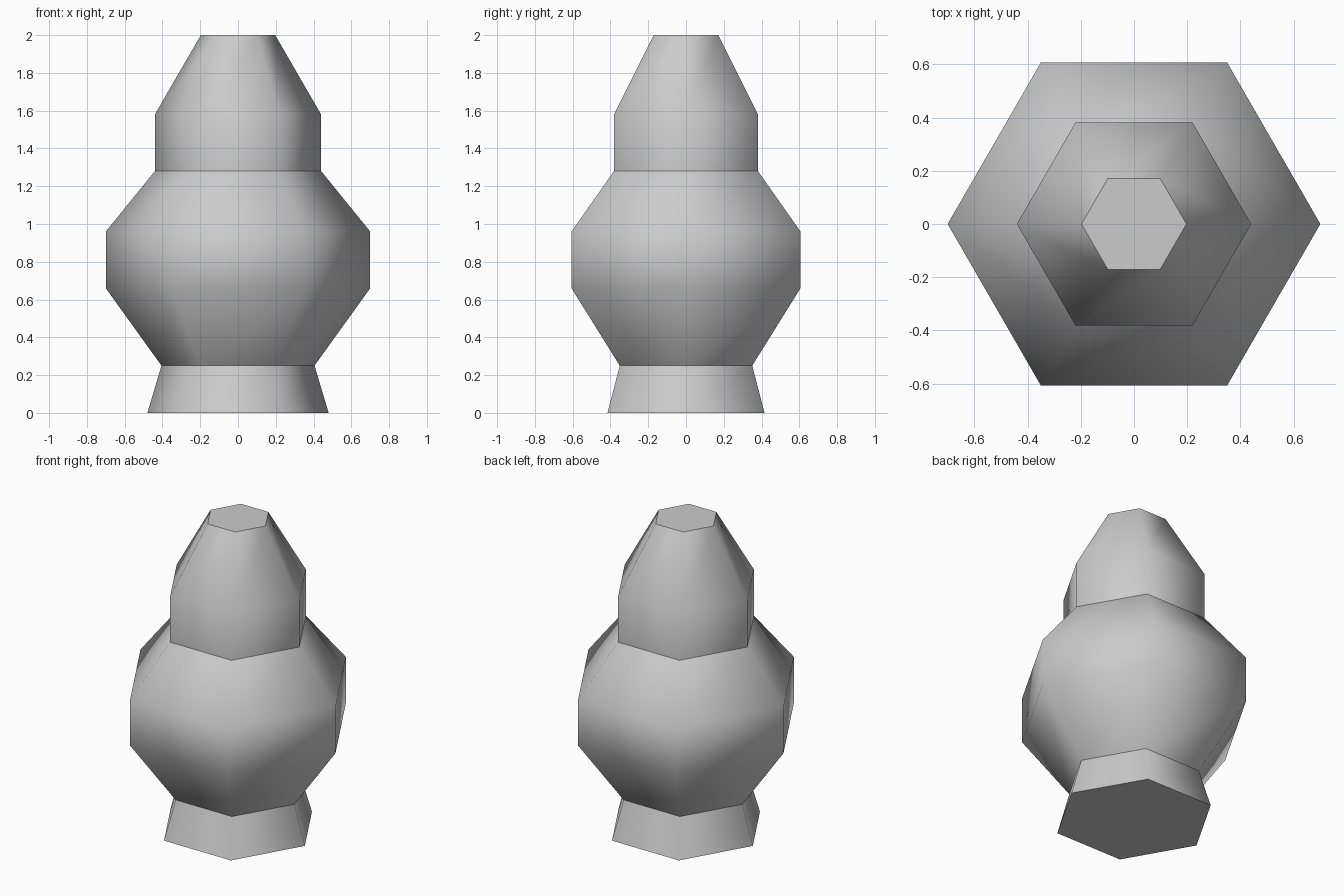
import bpy
import bmesh
from math import cos, sin, tau

SIDES = 6

cube = bpy.data.objects.get("Cube")
if cube:
    bpy.data.objects.remove(cube, do_unlink=True)

grey = bpy.data.materials.new("light grey")
grey.use_nodes = True
colour = (0.6, 0.6, 0.6, 1)
grey.diffuse_color = colour
grey.node_tree.nodes["Principled BSDF"].inputs["Base Color"].default_value = colour


def turned_part(name, profile, cap_bottom=False, cap_top=False):
    """Six-sided smooth shell from (radius, height) pairs, with optional flat caps."""
    bm = bmesh.new()
    rings = [[bm.verts.new((r * cos(tau * i / SIDES), r * sin(tau * i / SIDES), z))
              for i in range(SIDES)] for r, z in profile]
    for low, high in zip(rings, rings[1:]):
        for i in range(SIDES):
            j = (i + 1) % SIDES
            bm.faces.new((low[i], low[j], high[j], high[i])).smooth = True
    caps = []
    if cap_bottom:
        caps.append(bm.faces.new(rings[0][::-1]))
    if cap_top:
        caps.append(bm.faces.new(rings[-1]))
    # Crisp rim around each flat cap
    for cap in caps:
        for edge in cap.edges:
            edge.smooth = False
    mesh = bpy.data.meshes.new(name)
    bm.to_mesh(mesh)
    bm.free()
    mesh.materials.append(grey)
    obj = bpy.data.objects.new(name, mesh)
    bpy.context.collection.objects.link(obj)


# Flared foot, bulging body and tapered head, creased where they meet
turned_part("foot", [(0.48, 0), (0.405, 0.25)], cap_bottom=True)
turned_part("body", [(0.405, 0.25), (0.7, 0.66), (0.7, 0.96), (0.44, 1.28)])
turned_part("head", [(0.44, 1.28), (0.44, 1.58), (0.197, 2)], cap_top=True)
